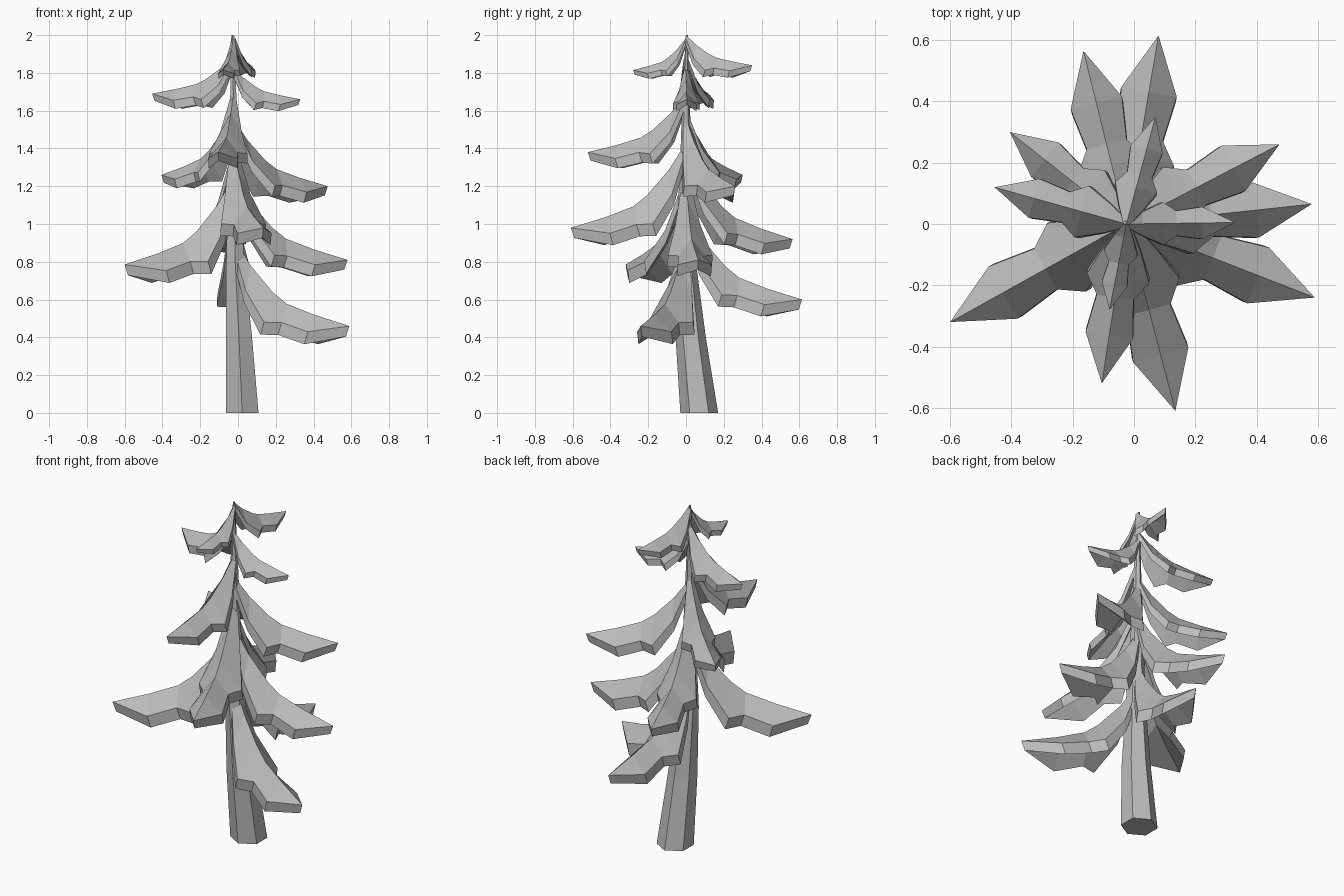
import bpy
import bmesh
import math
from mathutils import Vector

cube = bpy.data.objects.get("Cube")
if cube:
    bpy.data.objects.remove(cube, do_unlink=True)

grey = bpy.data.materials.new("plain grey")
grey.use_nodes = True
grey.diffuse_color = (0.5, 0.5, 0.5, 1)
grey.node_tree.nodes["Principled BSDF"].inputs["Base Color"].default_value = (0.5, 0.5, 0.5, 1)


def finish(name, bm):
    bmesh.ops.recalc_face_normals(bm, faces=bm.faces)
    mesh = bpy.data.meshes.new(name)
    bm.to_mesh(mesh)
    bm.free()
    mesh.materials.append(grey)
    bpy.context.collection.objects.link(bpy.data.objects.new(name, mesh))


# Trunk: leaning, tapering six-sided column (x, y, z, radius)
TRUNK = [(0.022, 0.07, 0, 0.1), (0.005, 0.025, 0.4, 0.08), (-0.015, -0.003, 0.8, 0.055),
         (-0.022, 0, 1.3, 0.032), (-0.025, 0, 1.7, 0.018), (-0.03, 0.005, 2, 0.006)]


def build_trunk():
    bm = bmesh.new()
    rings = []
    for x, y, z, r in TRUNK:
        angles = [math.radians(30 + 60 * i) for i in range(6)]
        rings.append([bm.verts.new((x + r * math.cos(a), y + r * math.sin(a), z)) for a in angles])
    for low, high in zip(rings, rings[1:]):
        for i in range(6):
            j = (i + 1) % 6
            bm.faces.new((low[i], low[j], high[j], high[i]))
    bm.faces.new(rings[0])
    bm.faces.new(rings[-1])
    finish("trunk", bm)


# Bough stations: distance out, ridge height, half width, drop of the edge
STATIONS = [(0, 1, 0.03, 0.04), (0.15, 0.68, 0.11, 0.2), (0.34, 0.38, 0.195, 0.24),
            (0.46, 0.25, 0.115, 0.15), (0.7, 0.125, 0.148, 0.135)]


def build_bough(name, tip, droop):
    root = Vector((-0.025, 0, tip[2]))
    out = Vector(tip) - root
    length = out.length
    out.normalize()
    side = Vector((-out.y, out.x, 0))
    up = Vector((0, 0, 1))
    bm = bmesh.new()

    def skin(thickness):
        rows = []
        for s, h, w, d in STATIONS:
            inward = 0.3 * thickness * min(1, s * 3)
            ridge = root + out * (s * length - inward) + up * (h * droop - thickness)
            edge = up * (-d * length)
            rows.append([bm.verts.new(ridge + edge + side * w * length),
                         bm.verts.new(ridge),
                         bm.verts.new(ridge + edge - side * w * length)])
        point = bm.verts.new(Vector(tip) - out * 0.3 * thickness - up * thickness * 0.85)
        for a, b in zip(rows, rows[1:]):
            for i in range(2):
                bm.faces.new((a[i], a[i + 1], b[i + 1], b[i]))
        for i in range(2):
            bm.faces.new((rows[-1][i], rows[-1][i + 1], point))
        # outline running around the whole bough
        return [r[0] for r in rows] + [point] + [r[2] for r in reversed(rows)] + [rows[0][1]]

    top = skin(0)
    bottom = skin(0.1 * length)
    for i in range(len(top)):
        j = (i + 1) % len(top)
        bm.faces.new((top[i], top[j], bottom[j], bottom[i]))
    finish(name, bm)


# Boughs from the lowest tier upward: tip position, height of root above tip
BOUGHS = {
    "bough_low_front_left": ((0.59, -0.24, 0.46), 0.47),
    "bough_low_back": ((0.08, 0.615, 0.6), 0.46),
    "bough_low_front_right": ((-0.6, -0.32, 0.785), 0.46),
    "bough_low_left": ((0.58, 0.065, 0.81), 0.45),
    "bough_middle_back": ((-0.165, 0.565, 0.92), 0.45),
    "bough_middle_front": ((0.135, -0.61, 0.98), 0.45),
    "bough_middle_left": ((0.475, 0.26, 1.2), 0.36),
    "bough_middle_right": ((-0.405, 0.3, 1.26), 0.34),
    "bough_high_front": ((-0.105, -0.52, 1.38), 0.31),
    "bough_high_left": ((0.33, 0.005, 1.66), 0.17),
    "bough_high_right": ((-0.455, 0.12, 1.69), 0.2),
    "bough_top_front": ((-0.08, -0.28, 1.815), 0.17),
    "bough_top_back": ((0.07, 0.35, 1.84), 0.16),
}

build_trunk()
for bough, (tip, droop) in BOUGHS.items():
    build_bough(bough, tip, droop)
